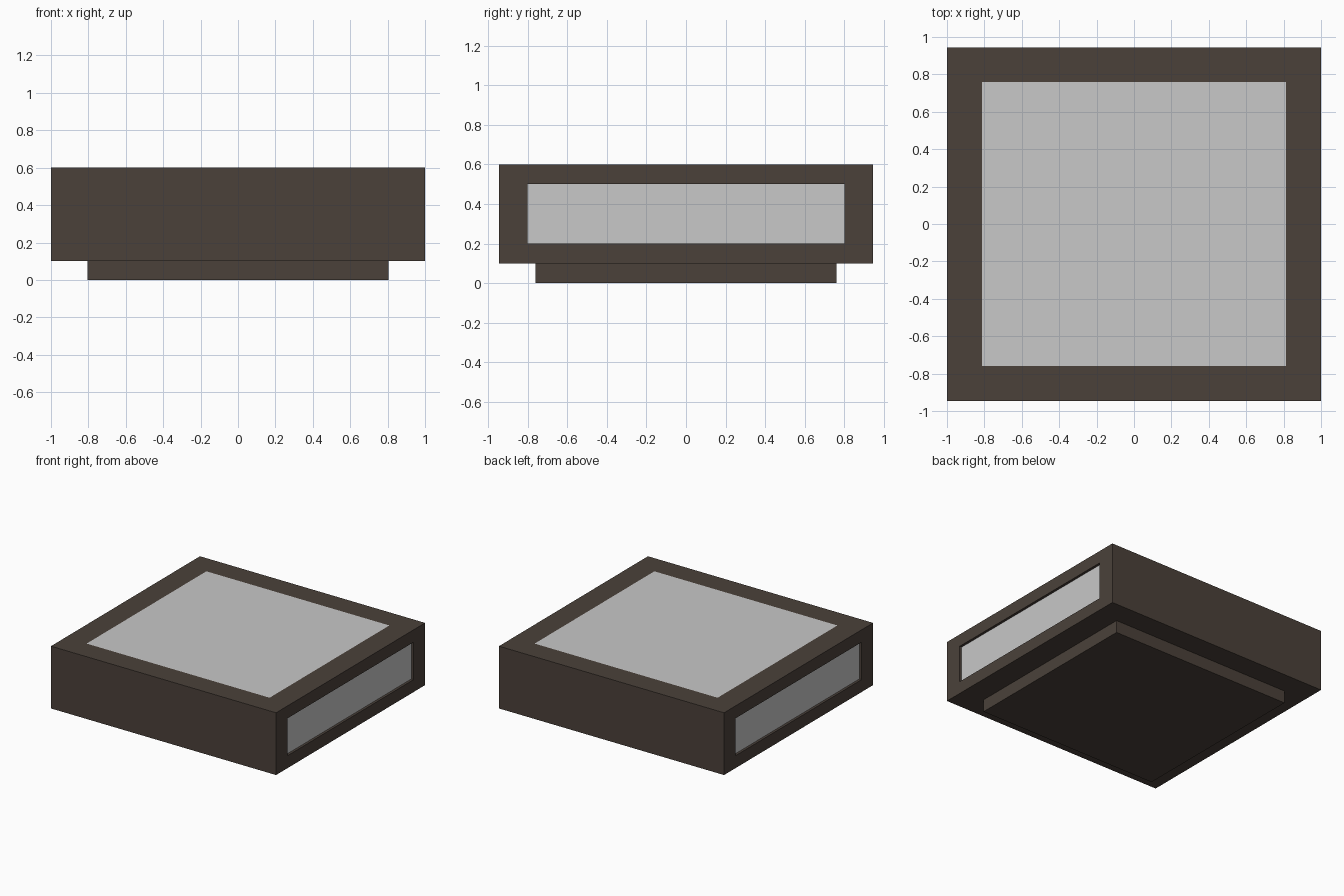
import bpy, bmesh

if "Cube" in bpy.data.objects:
    bpy.data.objects.remove(bpy.data.objects["Cube"])


def material(name, rgb):
    m = bpy.data.materials.new(name)
    m.diffuse_color = (*rgb, 1)
    m.use_nodes = True
    m.node_tree.nodes["Principled BSDF"].inputs["Base Color"].default_value = m.diffuse_color
    return m


bronze = material("dark_bronze", (0.070, 0.053, 0.042))
lens = material("pale_grey_lens", (0.58, 0.58, 0.58))


def new_box(bm, lo, hi):
    verts = bmesh.ops.create_cube(bm, size=1)["verts"]
    for v in verts:
        for i in range(3):
            v.co[i] = hi[i] if v.co[i] > 0 else lo[i]


def finish(bm, name):
    bm.normal_update()
    mesh = bpy.data.meshes.new(name)
    bm.to_mesh(mesh)
    bm.free()
    mesh.materials.append(bronze)
    mesh.materials.append(lens)
    obj = bpy.data.objects.new(name, mesh)
    bpy.context.collection.objects.link(obj)
    return obj


def inset_panel(bm, axis, sign, bounds, depth):
    """Cut a pale rectangular panel into one side, recessed by depth."""
    bm.normal_update()
    face = max(bm.faces, key=lambda f: (round(f.normal[axis] * sign, 3), f.calc_area()))
    bmesh.ops.inset_region(bm, faces=[face], thickness=0.05)

    def fit(shift):
        for v in face.verts:
            mid = face_mid
            for i, (lo, hi) in bounds.items():
                v.co[i] = hi if v.co[i] > mid[i] else lo
            v.co[axis] -= sign * shift

    face_mid = face.calc_center_median()
    fit(0)
    if depth:
        bmesh.ops.inset_region(bm, faces=[face], thickness=0.01)
        face_mid = face.calc_center_median()
        fit(depth)
    face.material_index = 1


# Main housing with top lens and recessed end windows
bm = bmesh.new()
new_box(bm, (-1, -0.945, 0.1), (1, 0.945, 0.6))
inset_panel(bm, 2, 1, {0: (-0.813, 0.813), 1: (-0.76, 0.76)}, 0)
for sign in (-1, 1):
    inset_panel(bm, 0, sign, {1: (-0.8, 0.8), 2: (0.2, 0.5)}, 0.02)
finish(bm, "lamp_housing")

# Smaller mounting base
bm = bmesh.new()
new_box(bm, (-0.805, -0.76, 0), (0.805, 0.76, 0.1))
finish(bm, "mounting_base")
